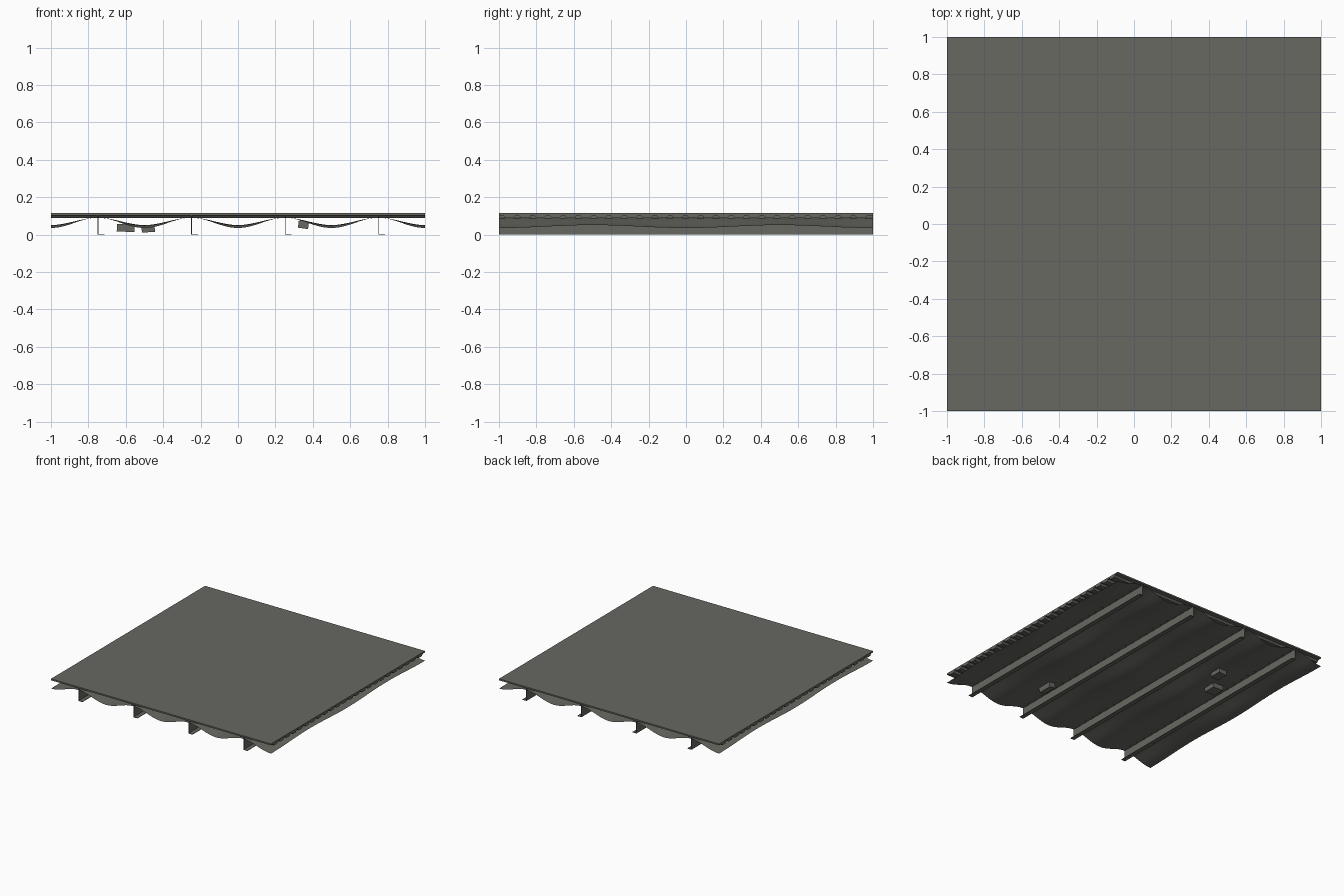
import bpy, bmesh, math
from mathutils import Euler

cube = bpy.data.objects.get("Cube")
if cube:
    bpy.data.objects.remove(cube)


def material(name, rgb):
    m = bpy.data.materials.new(name)
    m.use_nodes = True
    m.diffuse_color = (*rgb, 1)
    m.node_tree.nodes["Principled BSDF"].inputs["Base Color"].default_value = (*rgb, 1)
    return m


GREY = material("weathered grey", (0.135, 0.14, 0.12))


def finish(name, bm):
    bmesh.ops.recalc_face_normals(bm, faces=bm.faces)
    me = bpy.data.meshes.new(name)
    bm.to_mesh(me)
    bm.free()
    ob = bpy.data.objects.new(name, me)
    bpy.context.collection.objects.link(ob)
    me.materials.append(GREY)
    return ob


def box(name, center, size, turn=(0, 0, 0)):
    bm = bmesh.new()
    bmesh.ops.create_cube(bm, size=1)
    bmesh.ops.scale(bm, vec=size, verts=bm.verts)
    ob = finish(name, bm)
    ob.location = center
    ob.rotation_euler = Euler([math.radians(a) for a in turn])
    return ob


def extrude_profile(name, points, vec):
    bm = bmesh.new()
    face = bm.faces.new([bm.verts.new(p) for p in points])
    geom = bmesh.ops.extrude_face_region(bm, geom=[face])["geom"]
    bmesh.ops.translate(bm, vec=vec, verts=[v for v in geom if isinstance(v, bmesh.types.BMVert)])
    return finish(name, bm)


# Top plate
box("roof_plate", (0, 0, 0.109), (2, 2, 0.012))

# Ribbed deck running across the beams
RIBS, PITCH, HIGH, LOW = 24, 0.0817, 0.102, 0.088
profile = [(-1, 0.98, 0.103), (-1, -0.98, 0.103)]
for i in range(RIBS):
    y = -0.98 + i * PITCH
    for t, z in ((0.05, HIGH), (0.2, LOW), (0.7, LOW), (0.85, HIGH)):
        profile.append((-1, y + t * PITCH, z))
extrude_profile("ribbed_deck", profile, (2, 0, 0))

# Angle beams: thin web with a bottom flange
T = 0.004
for i, x in enumerate((-0.75, -0.25, 0.25, 0.75)):
    outline = [(0, 0), (0.036, 0), (0.036, T), (T, T), (T, 0.102), (0, 0.102)]
    extrude_profile(f"angle_beam_{i + 1}", [(x + u, -1, z) for u, z in outline], (0, 2, 0))

# Sagging lining hung between the beams
bm = bmesh.new()
bmesh.ops.create_grid(bm, x_segments=64, y_segments=32, size=1)
for v in bm.verts:
    sag = 0.047 + 0.008 * math.cos(2 * math.pi * v.co.y)
    v.co.z = 0.09 - sag * (1 + math.cos(4 * math.pi * v.co.x)) / 2
lining = finish("sagging_lining", bm)
for p in lining.data.polygons:
    p.use_smooth = True

# Loose blocks hanging under the lining
box("hanging_block_1", (-0.6, 0.22, 0.035), (0.095, 0.1, 0.04), (0, 3, 0))
box("hanging_block_2", (-0.48, 0.42, 0.03), (0.07, 0.1, 0.035), (0, -3, 0))
box("hanging_block_3", (0.35, -0.6, 0.053), (0.055, 0.12, 0.04), (0, 8, 0))
